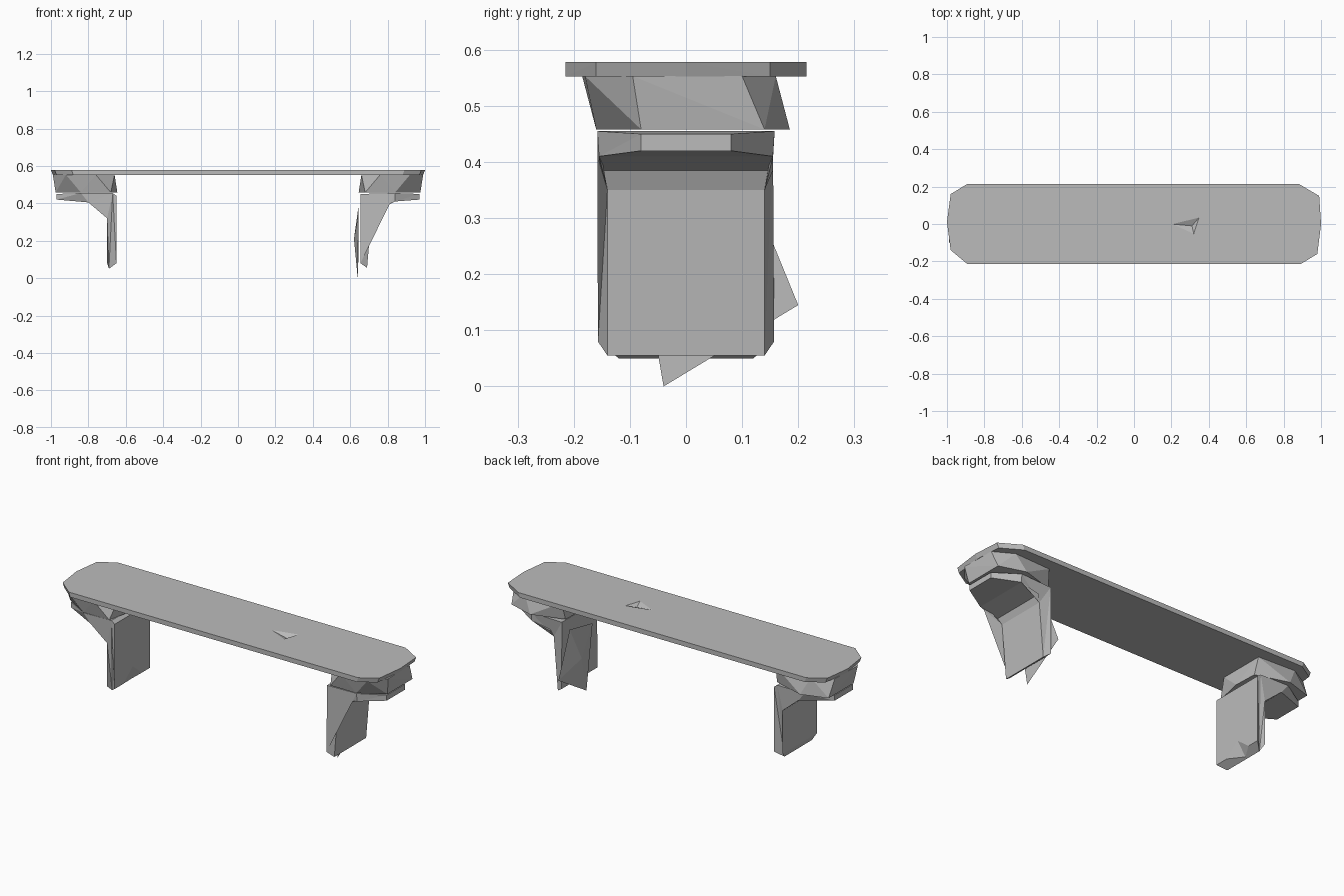
import bpy
import bmesh

default = bpy.data.objects.get("Cube")
if default:
    bpy.data.objects.remove(default, do_unlink=True)

stone = bpy.data.materials.new("grey stone")
stone.use_nodes = True
stone.diffuse_color = (0.5, 0.5, 0.5, 1)
stone.node_tree.nodes["Principled BSDF"].inputs["Base Color"].default_value = (0.5, 0.5, 0.5, 1)


def finish(name, bm):
    bmesh.ops.recalc_face_normals(bm, faces=bm.faces)
    mesh = bpy.data.meshes.new(name)
    bm.to_mesh(mesh)
    bm.free()
    mesh.materials.append(stone)
    obj = bpy.data.objects.new(name, mesh)
    bpy.context.collection.objects.link(obj)
    return obj


def hull(name, points):
    bm = bmesh.new()
    for p in points:
        bm.verts.new(p)
    bmesh.ops.convex_hull(bm, input=bm.verts)
    return finish(name, bm)


def chip(obj, name, points):
    """Knock a broken hollow out of a part."""
    cutter = hull(name, points)
    cutter.hide_render = True
    cutter.hide_viewport = True
    cutter.display_type = 'WIRE'
    mod = obj.modifiers.new("chip", 'BOOLEAN')
    mod.operation = 'DIFFERENCE'
    mod.solver = 'EXACT'
    mod.object = cutter


def bracket(name, side, profile):
    """Angled support: profile of (x, z, half width) joined across the depth."""
    bm = bmesh.new()
    front = [bm.verts.new((side * x, -w, z)) for x, z, w in profile]
    back = [bm.verts.new((side * x, w, z)) for x, z, w in profile]
    n = len(profile)
    for i in range(n):
        j = (i + 1) % n
        bm.faces.new((front[i], front[j], back[j], back[i]))
    caps = [bm.faces.new(front), bm.faces.new(back[::-1])]
    bmesh.ops.triangulate(bm, faces=caps)
    return finish(name, bm)


# Seat slab with worn corners, slightly tapered below at the ends
outline = [(-1, 0.01), (-0.98, 0.16), (-0.89, 0.215), (0.88, 0.215), (0.99, 0.15),
           (1, 0), (0.98, -0.16), (0.89, -0.215), (-0.89, -0.215), (-0.98, -0.14)]
seat = hull("seat", [(x, y, 0.578) for x, y in outline]
            + [(x * 0.99, y, 0.552) for x, y in outline])
chip(seat, "seat_chip_cutter", [(0.2, 0, 0.579), (0.35, 0.037, 0.579),
                                (0.32, -0.055, 0.579), (0.31, -0.01, 0.562)])

# Rough blocks between the seat and the brackets
block_top = [(0.66, -0.11), (0.76, -0.185), (0.92, -0.18), (0.99, -0.095),
             (0.985, 0.1), (0.88, 0.16), (0.66, 0.15)]
block_bottom = [(0.645, 0), (0.68, -0.16), (0.84, -0.16), (0.975, -0.08),
                (0.975, 0.14), (0.83, 0.185), (0.65, 0.13)]
for label, side in (("left", 1), ("right", -1)):
    hull(label + "_block", [(side * x, y, 0.553) for x, y in block_top]
         + [(side * x, y, 0.458) for x, y in block_bottom])

# Brackets with their legs
bracket("left_leg", 1, [
    (0.655, 0.45, 0.155), (0.84, 0.455, 0.158), (0.97, 0.45, 0.08), (0.97, 0.42, 0.08),
    (0.84, 0.41, 0.155), (0.73, 0.385, 0.155), (0.715, 0.35, 0.14), (0.69, 0.055, 0.14),
    (0.655, 0.08, 0.157)])
right_leg = bracket("right_leg", -1, [
    (0.65, 0.44, 0.155), (0.67, 0.455, 0.155), (0.84, 0.455, 0.158), (0.97, 0.45, 0.08),
    (0.97, 0.42, 0.08), (0.8, 0.405, 0.155), (0.7, 0.32, 0.15), (0.7, 0.08, 0.15),
    (0.69, 0.05, 0.12), (0.65, 0.08, 0.155)])
chip(right_leg, "leg_chip_cutter", [(-0.645, 0, 0.16), (-0.645, -0.15, 0.04),
                                    (-0.645, 0.15, 0.04), (-0.685, 0.03, 0.045)])

# Loose broken slab leaning on the inside of the left leg
hull("leg_shard", [(0.64, -0.04, 0), (0.645, 0.2, 0.145), (0.645, 0.1, 0.39),
                   (0.645, -0.1, 0.35), (0.62, 0.03, 0.21)])
